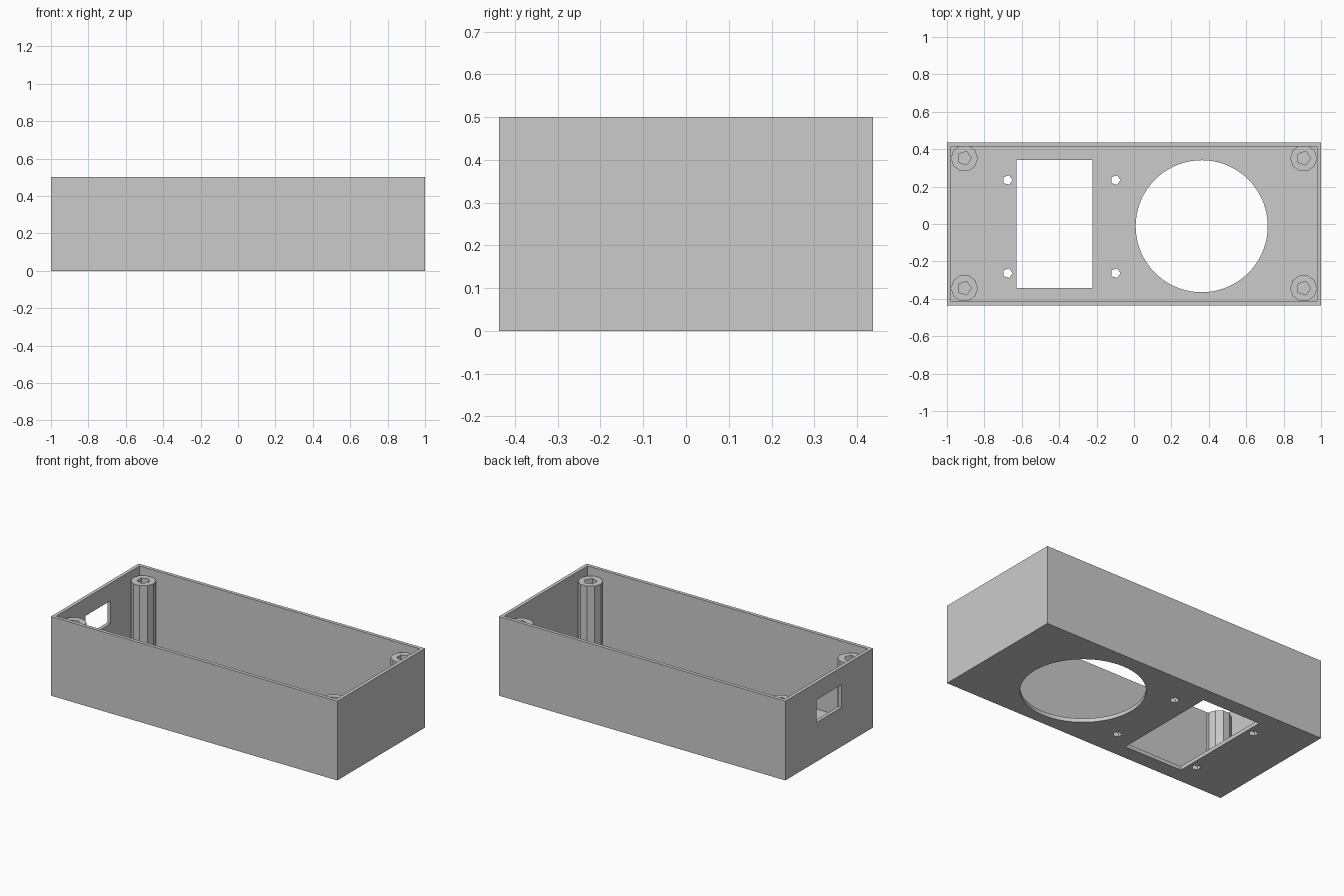
import bpy
import math

L, W, H = 2.0, 0.874, 0.5      # outer size
WALL, FLOOR = 0.022, 0.024
POST_TOP = 0.45

cube = bpy.data.objects.get("Cube")
if cube:
    bpy.data.objects.remove(cube, do_unlink=True)

grey = bpy.data.materials.new("light grey plastic")
grey.use_nodes = True
grey.diffuse_color = (0.6, 0.6, 0.6, 1)
grey.node_tree.nodes["Principled BSDF"].inputs["Base Color"].default_value = (0.6, 0.6, 0.6, 1)


def block(name, lo, hi):
    """Box spanning two opposite corners."""
    bpy.ops.mesh.primitive_cube_add(size=1, location=[(a + b) / 2 for a, b in zip(lo, hi)])
    ob = bpy.context.object
    ob.name = name
    ob.scale = [b - a for a, b in zip(lo, hi)]
    bpy.ops.object.transform_apply(location=True, rotation=False, scale=True)
    ob.data.materials.append(grey)
    return ob


def cylinder(name, x, y, z0, z1, radius, sides):
    """Upright prism with its first corner pointing along +x."""
    bpy.ops.mesh.primitive_cylinder_add(vertices=sides, radius=radius, depth=z1 - z0,
                                        location=(x, y, (z0 + z1) / 2),
                                        rotation=(0, 0, -math.pi / 2))
    ob = bpy.context.object
    ob.name = name
    bpy.ops.object.transform_apply(location=True, rotation=True, scale=True)
    ob.data.materials.append(grey)
    return ob


def cut(target, cutter):
    """Subtract a cutter, apply the result and remove the cutter."""
    cutter.hide_render = True
    mod = target.modifiers.new("cut", 'BOOLEAN')
    mod.operation = 'DIFFERENCE'
    mod.solver = 'EXACT'
    mod.object = cutter
    bpy.context.view_layer.objects.active = target
    bpy.ops.object.modifier_apply(modifier=mod.name)
    bpy.data.objects.remove(cutter, do_unlink=True)


# Open-topped case
case = block("case", (-L / 2, -W / 2, 0), (L / 2, W / 2, H))
cut(case, block("cavity", (-L / 2 + WALL, -W / 2 + WALL, FLOOR),
                (L / 2 - WALL, W / 2 - WALL, H + 0.1)))

# Floor openings: rectangular window and large round hole
cut(case, block("window_cutter", (-0.628, -0.341, -0.1), (-0.222, 0.341, 0.1)))
cut(case, cylinder("round_cutter", 0.362, -0.012, -0.1, 0.1, 0.353, 72))

# Small screw holes either side of the window
for x in (-0.676, -0.099):
    for y in (-0.263, 0.235):
        cut(case, cylinder("screw_cutter", x, y, -0.1, 0.1, 0.027, 5))

# Cable port in the end wall
cut(case, block("port_cutter", (-1.1, -0.122, 0.247), (-0.9, 0.125, 0.39)))

# Corner screw posts with pentagonal bores
for side, x in (("right", -0.907), ("left", 0.907)):
    for end, y in (("front", -0.343), ("back", 0.352)):
        post = cylinder(f"{end}_{side}_post", x, y, FLOOR - 0.005, POST_TOP, 0.072, 10)
        cut(post, cylinder("bore_cutter", x, y, FLOOR, H, 0.038, 5))
